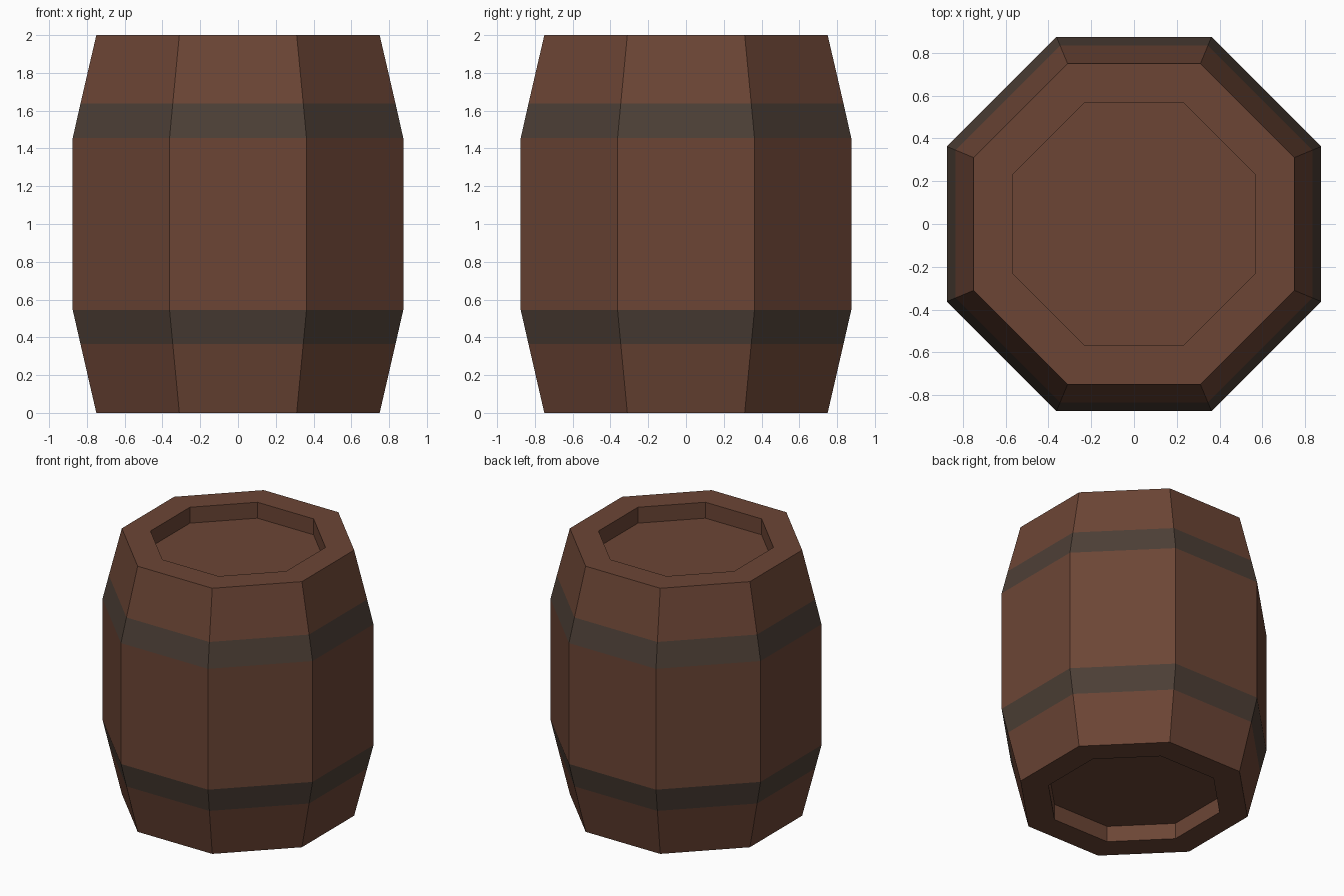
import bpy, bmesh, math

if "Cube" in bpy.data.objects:
    bpy.data.objects.remove(bpy.data.objects["Cube"])

SIDES = 8


def material(name, rgb):
    m = bpy.data.materials.new(name)
    m.diffuse_color = (*rgb, 1.0)
    m.use_nodes = True
    m.node_tree.nodes["Principled BSDF"].inputs["Base Color"].default_value = m.diffuse_color
    return m


wood = material("brown_wood", (0.150, 0.060, 0.036))
iron = material("dark_iron", (0.074, 0.050, 0.037))

# Half profile (apothem, z) from the recessed bottom head to the recessed top head
profile = [
    (0.565, 0.12), (0.565, 0.0), (0.75, 0.0), (0.834, 0.365), (0.875, 0.545),
    (0.875, 1.455), (0.834, 1.637), (0.75, 2.0), (0.565, 2.0), (0.565, 1.88),
]


def ring(bm, apothem, z):
    r = apothem / math.cos(math.pi / SIDES)
    angles = [(i + 0.5) * 2 * math.pi / SIDES for i in range(SIDES)]
    return [bm.verts.new((r * math.cos(a), r * math.sin(a), z)) for a in angles]


# Barrel body: rings joined by quads, closed by the two heads
bm = bmesh.new()
rings = [ring(bm, *p) for p in profile]
for low, high in zip(rings, rings[1:]):
    for i in range(SIDES):
        j = (i + 1) % SIDES
        bm.faces.new((low[i], low[j], high[j], high[i]))
bm.faces.new(rings[0][::-1])
bm.faces.new(rings[-1])
bmesh.ops.recalc_face_normals(bm, faces=bm.faces)

# Flush iron hoops: the faces at the two hoop heights
for f in bm.faces:
    z = f.calc_center_median().z
    outside = all(v.co.xy.length > 0.85 for v in f.verts)
    if outside and 0.4 < abs(z - 1.0) < 0.65:
        f.material_index = 1

mesh = bpy.data.meshes.new("barrel")
bm.to_mesh(mesh)
bm.free()
mesh.materials.append(wood)
mesh.materials.append(iron)
barrel = bpy.data.objects.new("barrel", mesh)
bpy.context.collection.objects.link(barrel)
